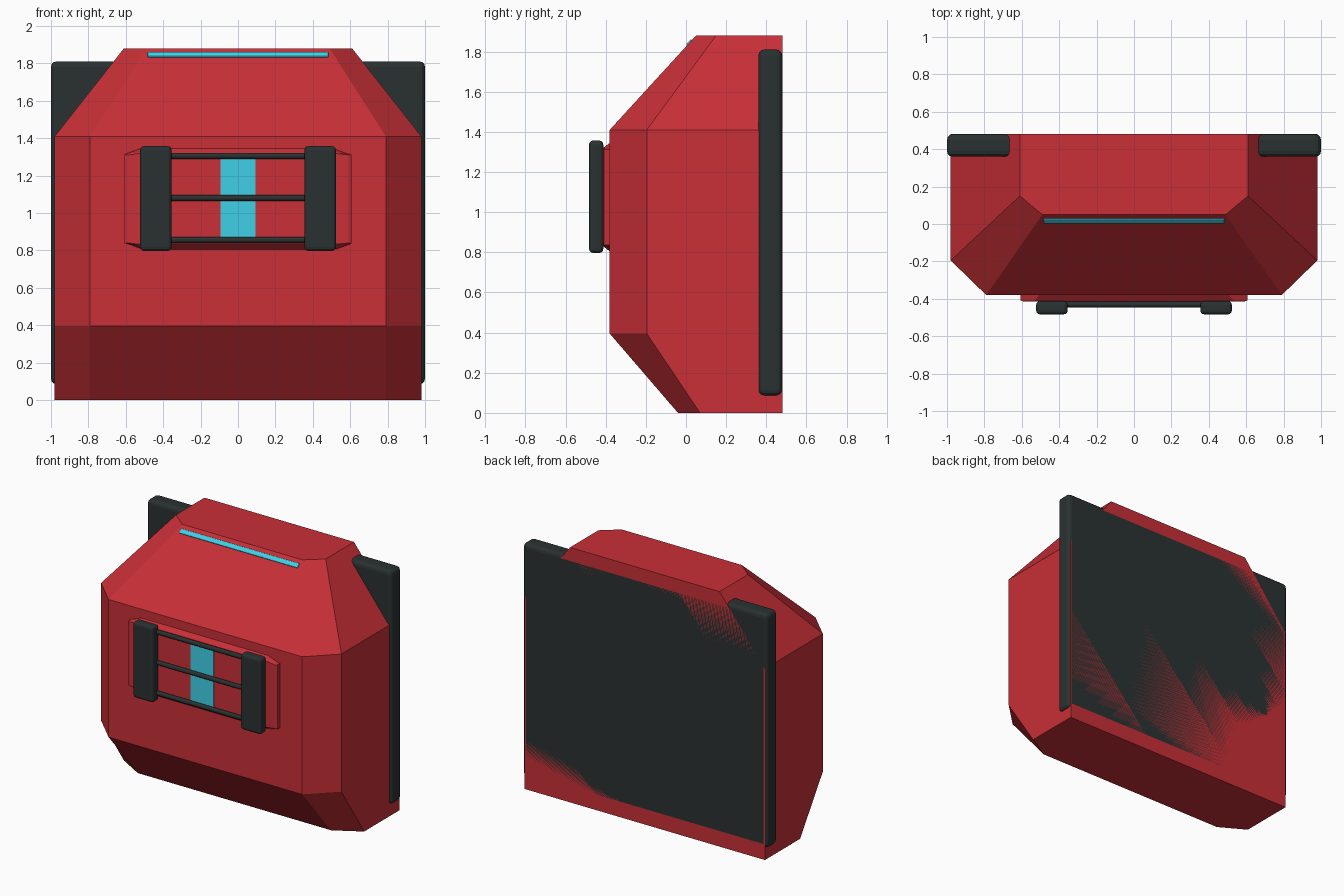
import bpy
import bmesh
import math
from mathutils import Matrix, Vector

if "Cube" in bpy.data.objects:
    bpy.data.objects.remove(bpy.data.objects["Cube"], do_unlink=True)


def material(name, rgb):
    mat = bpy.data.materials.new(name)
    mat.use_nodes = True
    mat.diffuse_color = (*rgb, 1)
    mat.node_tree.nodes["Principled BSDF"].inputs["Base Color"].default_value = (*rgb, 1)
    return mat


RED = material("red_shell", (0.58, 0.029, 0.038))
DARK = material("dark_rubber", (0.023, 0.031, 0.031))
CYAN = material("cyan_glow", (0.052, 0.65, 0.82))


def finish(name, bm, mat):
    bmesh.ops.recalc_face_normals(bm, faces=bm.faces)
    mesh = bpy.data.meshes.new(name)
    bm.to_mesh(mesh)
    bm.free()
    mesh.materials.append(mat)
    obj = bpy.data.objects.new(name, mesh)
    bpy.context.collection.objects.link(obj)


def loft(name, rings, mat):
    """Join equal-length rings of points and cap both ends."""
    bm = bmesh.new()
    loops = [[bm.verts.new(p) for p in ring] for ring in rings]
    count = len(loops[0])
    for low, high in zip(loops, loops[1:]):
        for i in range(count):
            j = (i + 1) % count
            bm.faces.new((low[i], low[j], high[j], high[i]))
    bm.faces.new(loops[0])
    bm.faces.new(loops[-1])
    finish(name, bm, mat)


def box(name, low, high, mat, bevel=0, tilt=0):
    """Box between two corners, rounded and tilted about its own x axis."""
    low, high = Vector(low), Vector(high)
    bm = bmesh.new()
    bmesh.ops.create_cube(bm, size=1)
    bmesh.ops.scale(bm, vec=high - low, verts=bm.verts)
    if bevel:
        bmesh.ops.bevel(bm, geom=bm.edges[:], offset=bevel, segments=3,
                        profile=0.5, affect='EDGES')
    bmesh.ops.rotate(bm, matrix=Matrix.Rotation(tilt, 3, 'X'), verts=bm.verts)
    bmesh.ops.translate(bm, vec=(low + high) / 2, verts=bm.verts)
    finish(name, bm, mat)


def rod(name, half, y, z, radius, mat):
    bpy.ops.mesh.primitive_cylinder_add(vertices=16, radius=radius, depth=2 * half,
                                        location=(0, y, z),
                                        rotation=(0, math.pi / 2, 0))
    obj = bpy.context.object
    obj.name = name
    obj.data.materials.append(mat)
    bpy.ops.object.shade_smooth_by_angle(angle=math.radians(40))


# Faceted shell: chamfered outline at four heights
BACK = 0.48


def outline(z, side, side_y, front, front_y):
    right = [(side, BACK, z), (side, side_y, z), (front, front_y, z)]
    return right + [(-x, y, h) for x, y, h in reversed(right)]


loft("shell", [
    outline(0.0, 0.98, 0.07, 0.79, -0.04),
    outline(0.395, 0.98, -0.195, 0.79, -0.38),
    outline(1.41, 0.98, -0.195, 0.79, -0.38),
    outline(1.88, 0.61, 0.15, 0.49, 0.05),
], RED)

# Back plate, flush with the back of the shell
box("back_plate", (-1, 0.36, 0.085), (1, BACK, 1.81), DARK, 0.03)


# Front pocket: octagon against the shell, flatter panel in front
def octagon(y, wide, narrow, tall, short):
    quarter = [(wide, short), (narrow, tall)]
    half = quarter + [(-x, z) for x, z in reversed(quarter)]
    return [(x, y, 1.075 + z) for x, z in half + [(-x, -z) for x, z in half]]


loft("front_pocket", [
    octagon(-0.37, 0.607, 0.50, 0.278, 0.238),
    octagon(-0.408, 0.607, 0.53, 0.248, 0.238),
    octagon(-0.414, 0.592, 0.53, 0.242, 0.235),
], RED)

# Light strip on the pocket
box("pocket_light", (-0.093, -0.421, 0.86), (0.093, -0.412, 1.30), CYAN)

# Grips and the rods joining them
for label, sign in (("left", 1), ("right", -1)):
    xs = sorted((sign * 0.355, sign * 0.523))
    box(label + "_grip", (xs[0], -0.483, 0.797), (xs[1], -0.412, 1.357), DARK, 0.02)
for label, height in (("lower", 0.855), ("middle", 1.08), ("upper", 1.305)):
    rod(label + "_rod", 0.38, -0.43, height, 0.016, DARK)

# Light bar lying along the upper slope
SLOPE = math.atan2(0.47, 0.43)
box("top_light", (-0.483, 0.001, 1.838), (0.483, 0.035, 1.852), CYAN, 0.004, SLOPE)
